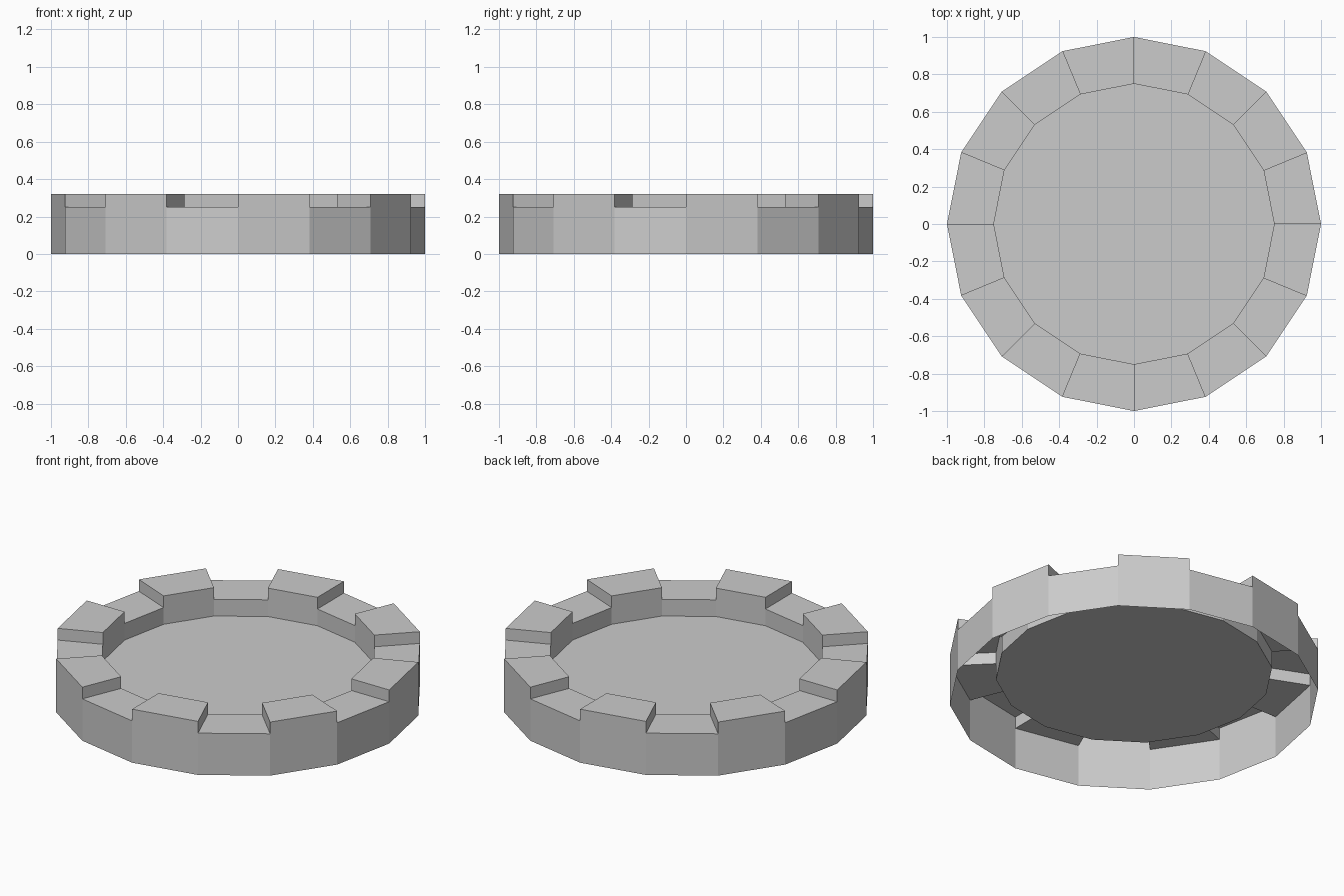
import bpy, bmesh, math

if "Cube" in bpy.data.objects:
    bpy.data.objects.remove(bpy.data.objects["Cube"])

SIDES, R_OUT, R_IN = 16, 1.0, 0.75
FLOOR, LOW, HIGH = 0.15, 0.25, 0.32

bm = bmesh.new()


def pt(k, r, z):
    a = math.tau * k / SIDES
    return (r * math.cos(a), r * math.sin(a), z)


def face(*points):
    bm.faces.new([bm.verts.new(p) for p in points])


for k in range(SIDES):
    n = k + 1
    h = HIGH if k % 2 == 0 else LOW
    # outer wall, rim top, inner wall (underside stays open)
    face(pt(k, R_OUT, 0), pt(n, R_OUT, 0), pt(n, R_OUT, h), pt(k, R_OUT, h))
    face(pt(k, R_OUT, h), pt(n, R_OUT, h), pt(n, R_IN, h), pt(k, R_IN, h))
    face(pt(n, R_IN, FLOOR), pt(k, R_IN, FLOOR), pt(k, R_IN, h), pt(n, R_IN, h))
    # step sides of the raised blocks
    if h == HIGH:
        face(pt(k, R_IN, LOW), pt(k, R_OUT, LOW), pt(k, R_OUT, HIGH), pt(k, R_IN, HIGH))
        face(pt(n, R_OUT, LOW), pt(n, R_IN, LOW), pt(n, R_IN, HIGH), pt(n, R_OUT, HIGH))

# recessed floor
face(*[pt(k, R_IN, FLOOR) for k in range(SIDES)])

bmesh.ops.remove_doubles(bm, verts=bm.verts, dist=1e-4)
mesh = bpy.data.meshes.new("notched_ring_base")
bm.to_mesh(mesh)
bm.free()
bpy.context.collection.objects.link(bpy.data.objects.new("notched_ring_base", mesh))
